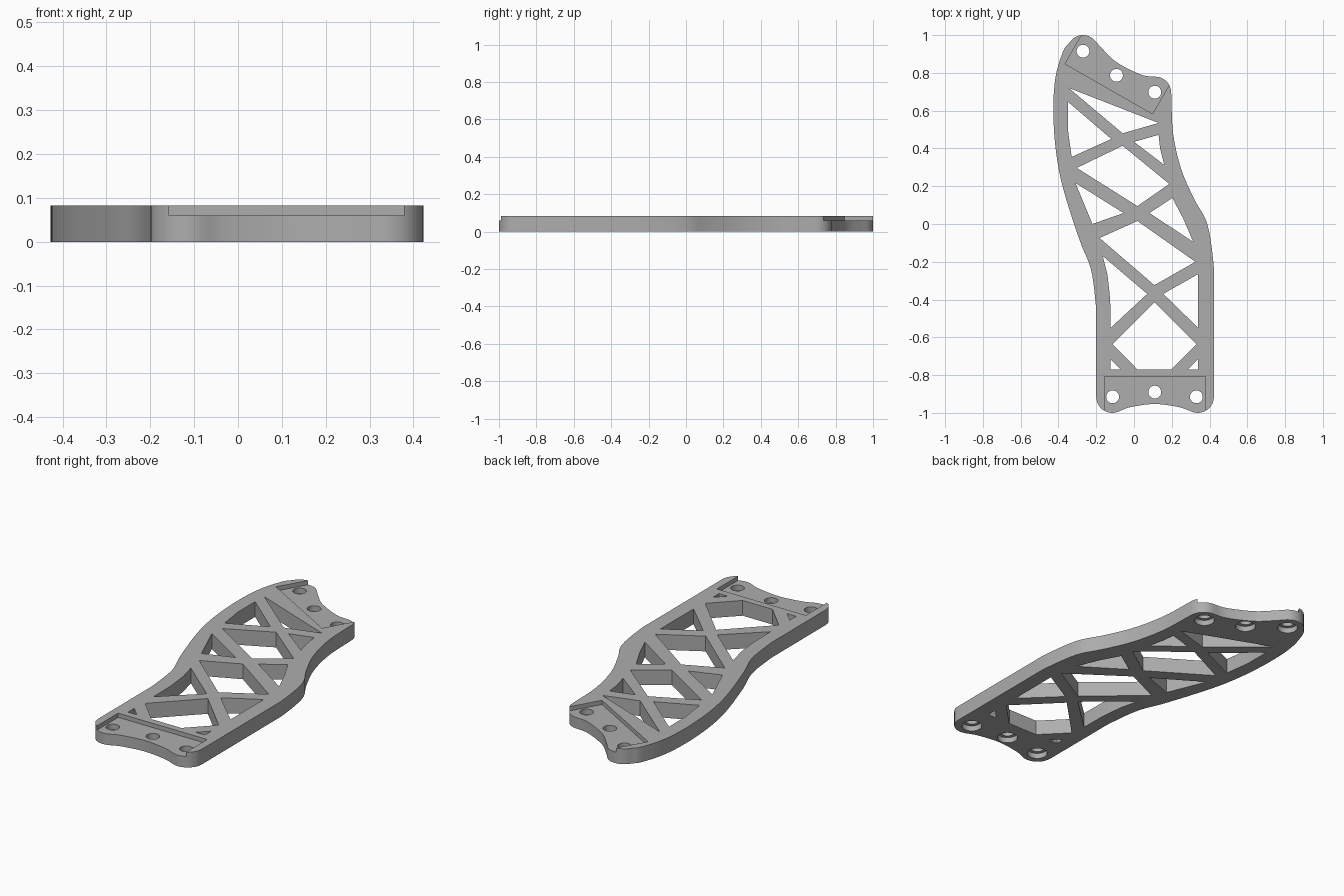
import bpy
import bmesh
from math import cos, sin, radians
from mathutils import Vector

THICK = 0.083      # plate thickness
FLOOR = 0.06       # height of the sunken end pads

if "Cube" in bpy.data.objects:
    bpy.data.objects.remove(bpy.data.objects["Cube"])

grey = bpy.data.materials.new("plain grey")
grey.use_nodes = True
colour = (0.42, 0.42, 0.42, 1)
grey.diffuse_color = colour
grey.node_tree.nodes["Principled BSDF"].inputs["Base Color"].default_value = colour


def arc(cx, cy, r, start, end, steps=10):
    angles = [radians(start + (end - start) * i / steps) for i in range(steps + 1)]
    return [(cx + r * cos(a), cy + r * sin(a)) for a in angles]


def circle(cx, cy, r):
    return arc(cx, cy, r, 0, 360, 32)[:-1]


def spline(points, steps=5):
    """Smooth curve through the points, leaving out both end points."""
    p = [Vector(q) for q in points]
    p = [2 * p[0] - p[1]] + p + [2 * p[-1] - p[-2]]
    out = []
    for a, b, c, d in zip(p, p[1:], p[2:], p[3:]):
        for i in range(steps):
            t = i / steps
            out.append(tuple(0.5 * (2 * b + (c - a) * t + (2 * a - 5 * b + 4 * c - d) * t ** 2
                                    + (3 * b - a - 3 * c + d) * t ** 3)))
    return out[1:]


def prisms(name, parts):
    """One object made of upright prisms, each given as (outline, bottom, top)."""
    bm = bmesh.new()
    for outline, low, high in parts:
        base = bm.faces.new([bm.verts.new((x, y, low)) for x, y in outline])
        top = bmesh.ops.extrude_face_region(bm, geom=[base])["geom"]
        verts = [v for v in top if isinstance(v, bmesh.types.BMVert)]
        bmesh.ops.translate(bm, vec=(0, 0, high - low), verts=verts)
    bmesh.ops.recalc_face_normals(bm, faces=bm.faces)
    mesh = bpy.data.meshes.new(name)
    bm.to_mesh(mesh)
    bm.free()
    mesh.materials.append(grey)
    obj = bpy.data.objects.new(name, mesh)
    bpy.context.collection.objects.link(obj)
    return obj


# Outer outline: two lobed ends joined by S-shaped sides
LOBE = 0.085
front_left = arc(-0.115, -0.915, LOBE, 180, 290)
front_right = arc(0.338, -0.915, LOBE, 250, 360)
back_right = arc(0.112, 0.695, LOBE, 0, 80)
back_left = arc(-0.27, 0.915, LOBE, 40, 150)
outline = front_left
outline += spline([front_left[-1], (-0.02, -0.97), (0.11, -0.953), (0.24, -0.97), front_right[0]])
outline += front_right
outline += spline([(0.423, -0.32), (0.42, -0.2), (0.388, 0), (0.32, 0.13), (0.25, 0.29),
                   (0.207, 0.48), back_right[0]])
outline += back_right
outline += spline([back_right[-1], (0.04, 0.79), (-0.09, 0.855), (-0.165, 0.925), back_left[0]])
outline += back_left
outline += spline([back_left[-1], (-0.375, 0.915), (-0.415, 0.78), (-0.427, 0.61), (-0.415, 0.4),
                   (-0.377, 0.195), (-0.29, -0.08), (-0.228, -0.24), (-0.203, -0.42), (-0.2, -0.5)])
plate = prisms("truss_plate", [(outline, 0, THICK)])

# Openings between the diagonal struts, from back to front
windows = [
    [(-.345, .72), (.13, .535), (-.06, .48)],
    [(-.35, .647), (-.12, .45), (-.33, .355), (-.35, .5)],
    [(0, .435), (.13, .472), (.138, .4), (.16, .313)],
    [(-.06, .414), (.187, .212), (.018, .095), (-.303, .297)],
    [(-.31, .217), (-.055, .058), (-.22, 0)],
    [(.082, .058), (.203, .138), (.26, .03), (.314, -.095)],
    [(.018, .016), (.325, -.2), (.108, -.324), (-.182, -.074)],
    [(-.165, -.17), (.07, -.37), (-.124, -.55), (-.126, -.4), (-.14, -.27)],
    [(.34, -.265), (.34, -.55), (.155, -.37)],
    [(.108, -.414), (.33, -.637), (.198, -.77), (.018, -.77), (-.113, -.637)],
    [(-.124, -.716), (-.07, -.77), (-.124, -.77)],
    [(.34, -.716), (.34, -.77), (.286, -.77)],
]
holes = [(-.113, -.915), (.11, -.89), (.33, -.915), (-.27, .915), (-.093, .787), (.11, .698)]
through = [(w, -0.1, 0.2) for w in windows]
through += [(circle(x, y, 0.034), -0.1, 0.2) for x, y in holes]

# Sunken pads at both ends and counterbores underneath
pads = [
    [(-.157, -.807), (.379, -.807), (.379, -1.1), (-.157, -1.1)],
    [(-.365, .848), (.098, .583), (.298, .929), (-.165, 1.194)],
]
sunken = [(p, FLOOR, 0.2) for p in pads]
sunken += [(circle(x, y, 0.052), -0.1, 0.03) for x, y in holes]

cutters = [prisms("window_cutter", through), prisms("pad_cutter", sunken)]
bpy.ops.object.select_all(action="DESELECT")
bpy.context.view_layer.objects.active = plate
plate.select_set(True)
for cutter in cutters:
    cutter.hide_render = True
    cut = plate.modifiers.new(cutter.name, "BOOLEAN")
    cut.operation = "DIFFERENCE"
    cut.solver = "EXACT"
    cut.object = cutter
    bpy.ops.object.modifier_apply(modifier=cut.name)
    bpy.data.objects.remove(cutter)
bpy.ops.object.shade_smooth_by_angle(angle=radians(30))
